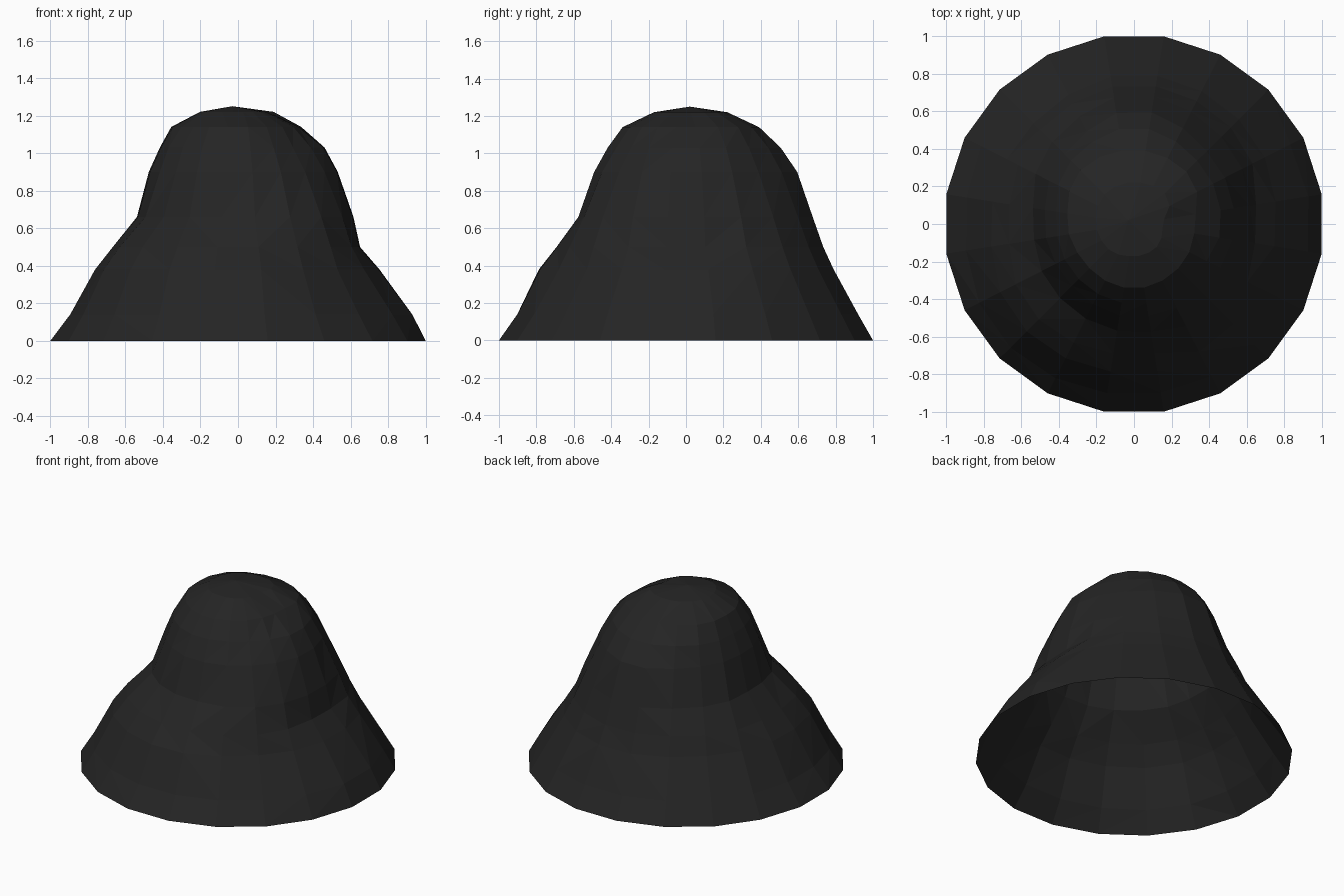
import bpy, bmesh, math

if "Cube" in bpy.data.objects:
    bpy.data.objects.remove(bpy.data.objects["Cube"])

SIDES = 20
# Heights of the rings, and their radii along a few compass directions (degrees)
HEIGHTS = [0, .14, .38, .5, .66, .9, 1.03, 1.14, 1.22]
PROFILES = [
    (0,   [1, .93, .75, .64, .61, .53, .46, .32, .15]),
    (40,  [1, .92, .78, .72, .65, .54, .47, .39, .23]),
    (90,  [1, .92, .79, .735, .68, .60, .51, .39, .22]),
    (135, [1, .91, .75, .70, .61, .52, .47, .40, .22]),
    (180, [1, .89, .755, .66, .53, .47, .41, .35, .20]),
    (218, [1, .92, .80, .71, .55, .46, .41, .33, .19]),
    (270, [1, .90, .785, .69, .57, .49, .42, .34, .17]),
    (313, [1, .90, .74, .69, .62, .50, .41, .33, .17]),
    (360, [1, .93, .75, .64, .61, .53, .46, .32, .15]),
]


def radius(deg, ring):
    """Blend the ring radius smoothly between neighbouring directions."""
    for (a, pa), (b, pb) in zip(PROFILES, PROFILES[1:]):
        if a <= deg <= b:
            t = (deg - a) / (b - a)
            t = t * t * (3 - 2 * t)
            return pa[ring] * (1 - t) + pb[ring] * t


# Dark charcoal material
mat = bpy.data.materials.new("charcoal black")
mat.diffuse_color = (0.018, 0.018, 0.018, 1)
mat.use_nodes = True
mat.node_tree.nodes["Principled BSDF"].inputs["Base Color"].default_value = mat.diffuse_color

# Open-bottomed lumpy shell: stacked rings closed by a crown point
bm = bmesh.new()
rings = []
for k, z in enumerate(HEIGHTS):
    ring = []
    for i in range(SIDES):
        deg = (i + 0.5) * 360 / SIDES
        r = radius(deg, k) * 1.0125
        a = math.radians(deg)
        ring.append(bm.verts.new((r * math.cos(a), r * math.sin(a), z)))
    rings.append(ring)
for low, high in zip(rings, rings[1:]):
    for i in range(SIDES):
        j = (i + 1) % SIDES
        bm.faces.new((low[i], low[j], high[j], high[i]))
apex = bm.verts.new((-0.03, 0.02, 1.25))
for i in range(SIDES):
    bm.faces.new((rings[-1][i], rings[-1][(i + 1) % SIDES], apex))
bmesh.ops.triangulate(bm, faces=bm.faces[:])

mesh = bpy.data.meshes.new("lumpy_shell")
bm.to_mesh(mesh)
bm.free()
mesh.materials.append(mat)
shell = bpy.data.objects.new("lumpy_shell", mesh)
bpy.context.collection.objects.link(shell)
